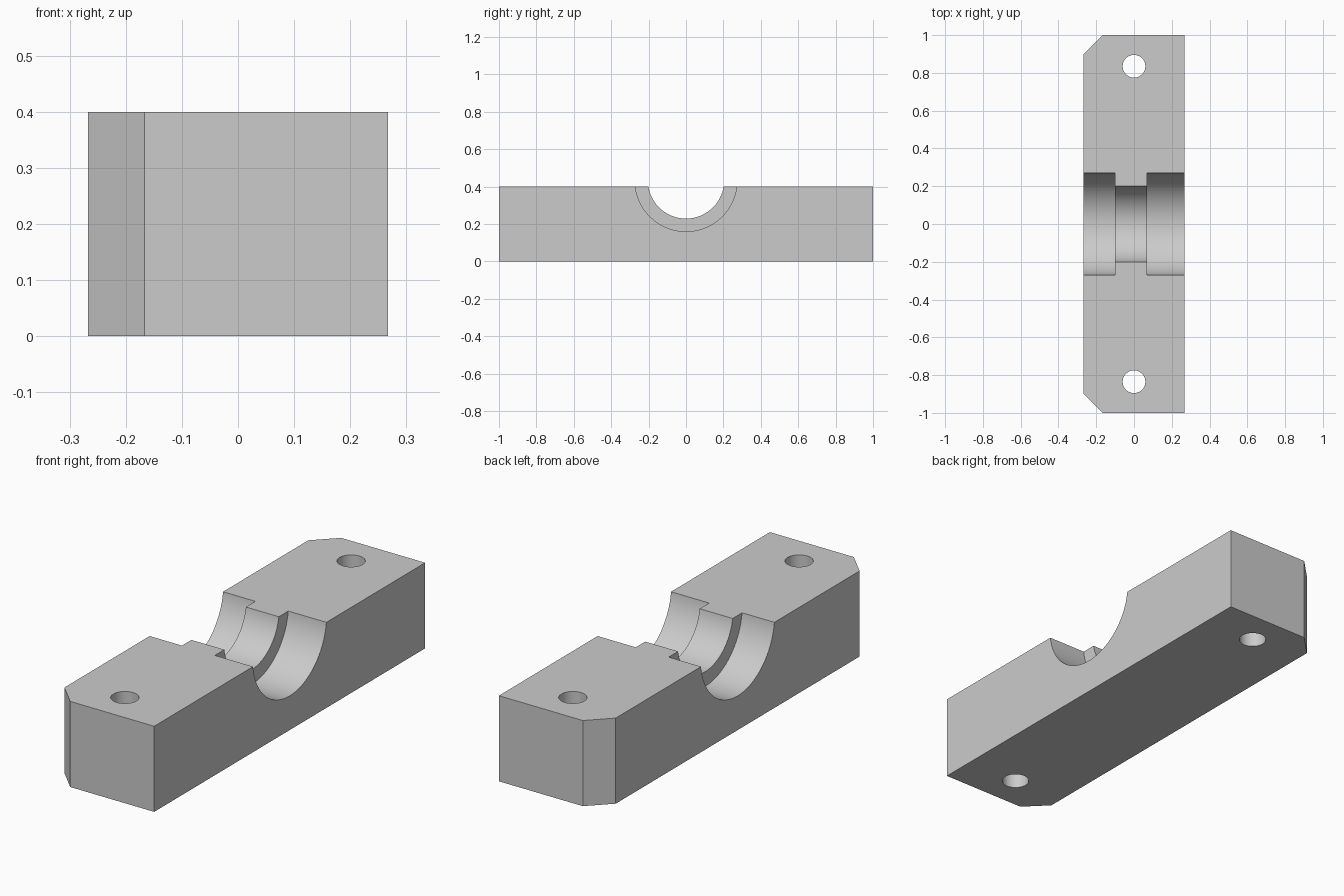
import bpy
import bmesh
import math

if "Cube" in bpy.data.objects:
    bpy.data.objects.remove(bpy.data.objects["Cube"], do_unlink=True)

WIDTH, LENGTH, HEIGHT, CHAMFER = 0.534, 2.0, 0.4, 0.1
BORE_Z = 0.433

grey = bpy.data.materials.new("light grey")
grey.use_nodes = True
colour = (0.6, 0.6, 0.6, 1)
grey.diffuse_color = colour
grey.node_tree.nodes["Principled BSDF"].inputs["Base Color"].default_value = colour


def make_block():
    """Rectangular block with its two right-hand corners chamfered."""
    x, y = WIDTH / 2, LENGTH / 2
    outline = [(x, -y), (x, y), (-x + CHAMFER, y), (-x, y - CHAMFER),
               (-x, -y + CHAMFER), (-x + CHAMFER, -y)]
    bm = bmesh.new()
    base = bm.faces.new([bm.verts.new((px, py, 0)) for px, py in outline])
    top = bmesh.ops.extrude_face_region(bm, geom=[base])["geom"]
    bmesh.ops.translate(bm, vec=(0, 0, HEIGHT),
                        verts=[v for v in top if isinstance(v, bmesh.types.BMVert)])
    bmesh.ops.recalc_face_normals(bm, faces=bm.faces)
    mesh = bpy.data.meshes.new("clamp_block")
    bm.to_mesh(mesh)
    bm.free()
    mesh.materials.append(grey)
    obj = bpy.data.objects.new("clamp_block", mesh)
    bpy.context.collection.objects.link(obj)
    return obj


def cut_cylinder(target, radius, depth, location, rotation=(0, 0, 0), sides=96):
    """Subtract a cylinder from the target and discard the cutter."""
    bpy.ops.mesh.primitive_cylinder_add(vertices=sides, radius=radius, depth=depth,
                                        location=location, rotation=rotation)
    cutter = bpy.context.object
    cutter.hide_render = True
    cutter.data.materials.append(grey)
    mod = target.modifiers.new("cut", "BOOLEAN")
    mod.operation = "DIFFERENCE"
    mod.solver = "EXACT"
    mod.object = cutter
    bpy.context.view_layer.objects.active = target
    bpy.ops.object.modifier_apply(modifier=mod.name)
    bpy.data.objects.remove(cutter, do_unlink=True)


def cut_bore(target, radius, x0, x1):
    cut_cylinder(target, radius, x1 - x0, ((x0 + x1) / 2, 0, BORE_Z),
                 (0, math.pi / 2, 0), 128)


block = make_block()

# Narrow saddle through the block, widened on both sides of the central rib
cut_bore(block, 0.204, -0.5, 0.5)
cut_bore(block, 0.273, -0.5, -0.1)
cut_bore(block, 0.273, 0.07, 0.5)

# Bolt holes
for side in (-1, 1):
    cut_cylinder(block, 0.06, 1, (0, side * 0.835, HEIGHT / 2), sides=64)

# Smooth bores, sharp edges
bpy.ops.object.select_all(action="DESELECT")
block.select_set(True)
bpy.context.view_layer.objects.active = block
bpy.ops.object.shade_smooth_by_angle(angle=math.radians(30))
